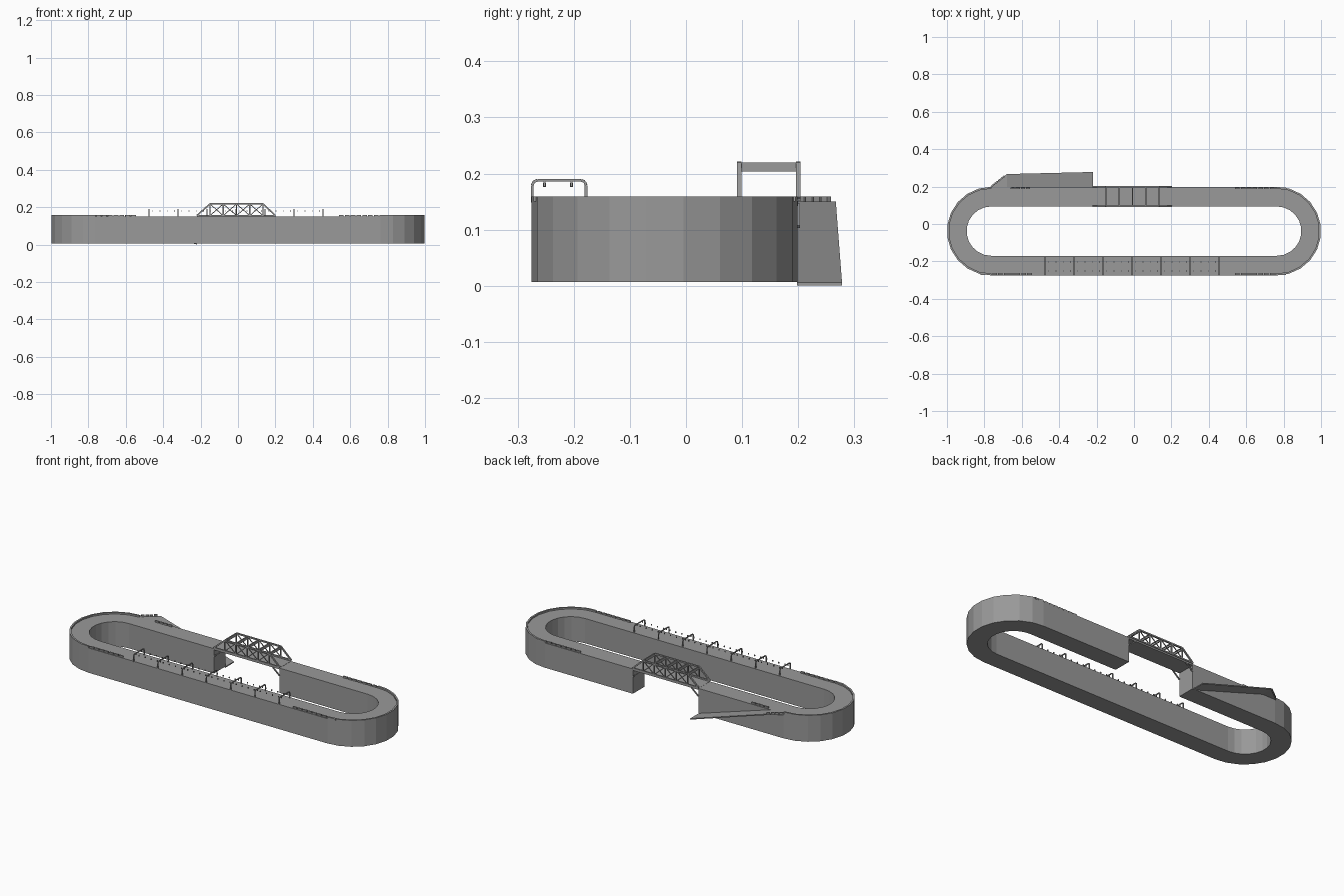
import bpy, bmesh, math
from mathutils import Vector

old = bpy.data.objects.get("Cube")
if old:
    bpy.data.objects.remove(old, do_unlink=True)

GREY = (0.32, 0.32, 0.32, 1)
mat = bpy.data.materials.new("concrete grey")
mat.use_nodes = True
mat.diffuse_color = GREY
mat.node_tree.nodes["Principled BSDF"].inputs["Base Color"].default_value = GREY

CY, CX, R_OUT, R_IN = -0.038, 0.763, 0.237, 0.132
BASE, DECK, RIM = 0.007, 0.15, 0.159
GAP_L, GAP_R = -0.22, 0.2
SEGS = 11


def finish(name, bm):
    bmesh.ops.recalc_face_normals(bm, faces=bm.faces)
    mesh = bpy.data.meshes.new(name)
    bm.to_mesh(mesh)
    bm.free()
    mesh.materials.append(mat)
    obj = bpy.data.objects.new(name, mesh)
    bpy.context.collection.objects.link(obj)
    return obj


def box(bm, lo, hi):
    lo, hi = Vector(lo), Vector(hi)
    verts = bmesh.ops.create_cube(bm, size=1)["verts"]
    for v in verts:
        v.co = (lo + hi) / 2 + Vector(a * b for a, b in zip(v.co, hi - lo))


def beam(bm, a, b, w=0.006):
    a, b = Vector(a), Vector(b)
    d = b - a
    verts = bmesh.ops.create_cube(bm, size=1)["verts"]
    turn = d.to_track_quat("Z", "Y")
    for v in verts:
        v.co = (a + b) / 2 + turn @ Vector((v.co.x * w, v.co.y * w, v.co.z * d.length))


def arc(side, r):
    """Half circle at one end, running anticlockwise."""
    start = -math.pi / 2 if side > 0 else math.pi / 2
    return [Vector((side * CX + r * math.cos(start + math.pi * i / SEGS),
                    CY + r * math.sin(start + math.pi * i / SEGS), 0))
            for i in range(SEGS + 1)]


def strip(name, outer, inner, z0, z1):
    """Solid band between two matching paths."""
    bm = bmesh.new()
    rings = []
    for o, i in zip(outer, inner):
        rings.append([bm.verts.new((p.x, p.y, z)) for p, z in
                      ((o, z0), (o, z1), (i, z1), (i, z0))])
    for a, b in zip(rings, rings[1:]):
        for k in range(4):
            bm.faces.new((a[k], a[(k + 1) % 4], b[(k + 1) % 4], b[k]))
    bm.faces.new(rings[0])
    bm.faces.new(rings[-1][::-1])
    return finish(name, bm)


# Raised oval roadway, open at the back where the bridge crosses
def roadway(r):
    return ([Vector((GAP_L, CY + r, 0))] + arc(-1, r) + arc(1, r)
            + [Vector((GAP_R, CY + r, 0))])


strip("track_body", roadway(R_OUT), roadway(R_IN), BASE, DECK)

# Low kerb around both curves
for side, label in ((-1, "right"), (1, "left")):
    strip(label + "_curve_kerb", arc(side, R_OUT), arc(side, R_OUT - 0.01), DECK, RIM)

# Rows of barrier blocks along the straights and the ramp mouth
bm = bmesh.new()


def block_row(a, b, count):
    a, b = Vector(a), Vector(b)
    for i in range(count):
        p, q = a.lerp(b, i / count), a.lerp(b, (i + 0.8) / count)
        beam(bm, p, q, 0.009)


Z = DECK + 0.0045
FRONT, BACK = CY - R_OUT + 0.008, CY + R_OUT - 0.008
block_row((0.54, FRONT, Z), (0.82, FRONT, Z), 9)
block_row((-0.82, FRONT, Z), (-0.54, FRONT, Z), 9)
block_row((0.54, BACK, Z), (0.82, BACK, Z), 9)
block_row((-0.66, BACK, Z), (-0.55, BACK, Z), 4)
block_row((-0.76, 0.203, Z), (-0.69, 0.258, Z), 4)
finish("barrier_blocks", bm)

# Sloping access ramp
bm = bmesh.new()
top = [bm.verts.new(p) for p in ((-0.77, 0.198, DECK), (-0.68, 0.267, DECK),
                                 (GAP_L, 0.278, 0.006), (GAP_L, 0.198, 0.006),
                                 (-0.68, 0.198, DECK))]
low = [bm.verts.new(v.co - Vector((0, 0, 0.006))) for v in top]
for tri in ((0, 1, 4), (1, 2, 3, 4)):
    bm.faces.new([top[i] for i in tri])
    bm.faces.new([low[i] for i in reversed(tri)])
for i in range(5):
    j = (i + 1) % 5
    bm.faces.new((top[i], low[i], low[j], top[j]))
finish("access_ramp", bm)

# Bridge deck
Y0, Y1, TOP = 0.095, 0.2, 0.217
bm = bmesh.new()
box(bm, (GAP_L, Y0, 0.142), (GAP_R, Y1, 0.151))
finish("bridge_deck", bm)

# Bridge trusses: chords, posts, cross braces and end rakers
posts = [-0.15 + 0.071 * i for i in range(5)]
LOW = 0.155
bm = bmesh.new()
for y in (Y0, Y1):
    beam(bm, (GAP_L, y, LOW), (GAP_R, y, LOW), 0.008)
    beam(bm, (posts[0], y, TOP), (posts[-1], y, TOP), 0.008)
    beam(bm, (GAP_L, y, LOW), (posts[0], y, TOP), 0.008)
    beam(bm, (GAP_R, y, LOW), (posts[-1], y, TOP), 0.008)
    for x in posts:
        beam(bm, (x, y, LOW), (x, y, TOP))
    for a, b in zip(posts, posts[1:]):
        beam(bm, (a, y, LOW), (b, y, TOP), 0.004)
        beam(bm, (a, y, TOP), (b, y, LOW), 0.004)
    # Knee braces under the deck
    beam(bm, (GAP_L, y, 0.105), (GAP_L + 0.045, y, 0.144))
    beam(bm, (GAP_R, y, 0.105), (GAP_R - 0.045, y, 0.144))
for x in posts:
    box(bm, (x - 0.003, Y0, TOP - 0.013), (x + 0.003, Y1, TOP + 0.003))
finish("bridge_trusses", bm)

# Rounded hoops over the front straight
F0, F1, HOOP, BEND = -0.274, -0.178, 0.188, 0.009
bm = bmesh.new()
hoops = [-0.475 + 0.155 * i for i in range(7)]
for x in hoops:
    path = [(F0, DECK - 0.002)]
    path += [(F0 + BEND * (1 - math.cos(t)), HOOP - BEND * (1 - math.sin(t)))
             for t in (0, math.pi / 4, math.pi / 2)]
    path += [(F0 + F1 - y, z) for y, z in reversed(path)]
    for (ya, za), (yb, zb) in zip(path, path[1:]):
        beam(bm, (x, ya, za), (x, yb, zb), 0.005)
finish("track_hoops", bm)

# Small lamps hung in two rows between the hoops
bm = bmesh.new()
for y in (-0.252, -0.204):
    for a in hoops[:-1]:
        for k in range(4):
            x = a + 0.155 * (k + 0.5) / 4
            box(bm, (x - 0.0025, y - 0.0025, 0.176), (x + 0.0025, y + 0.0025, 0.183))
    for x in hoops:
        beam(bm, (x, y, 0.177), (x, y, HOOP), 0.004)
finish("hanging_lamps", bm)
